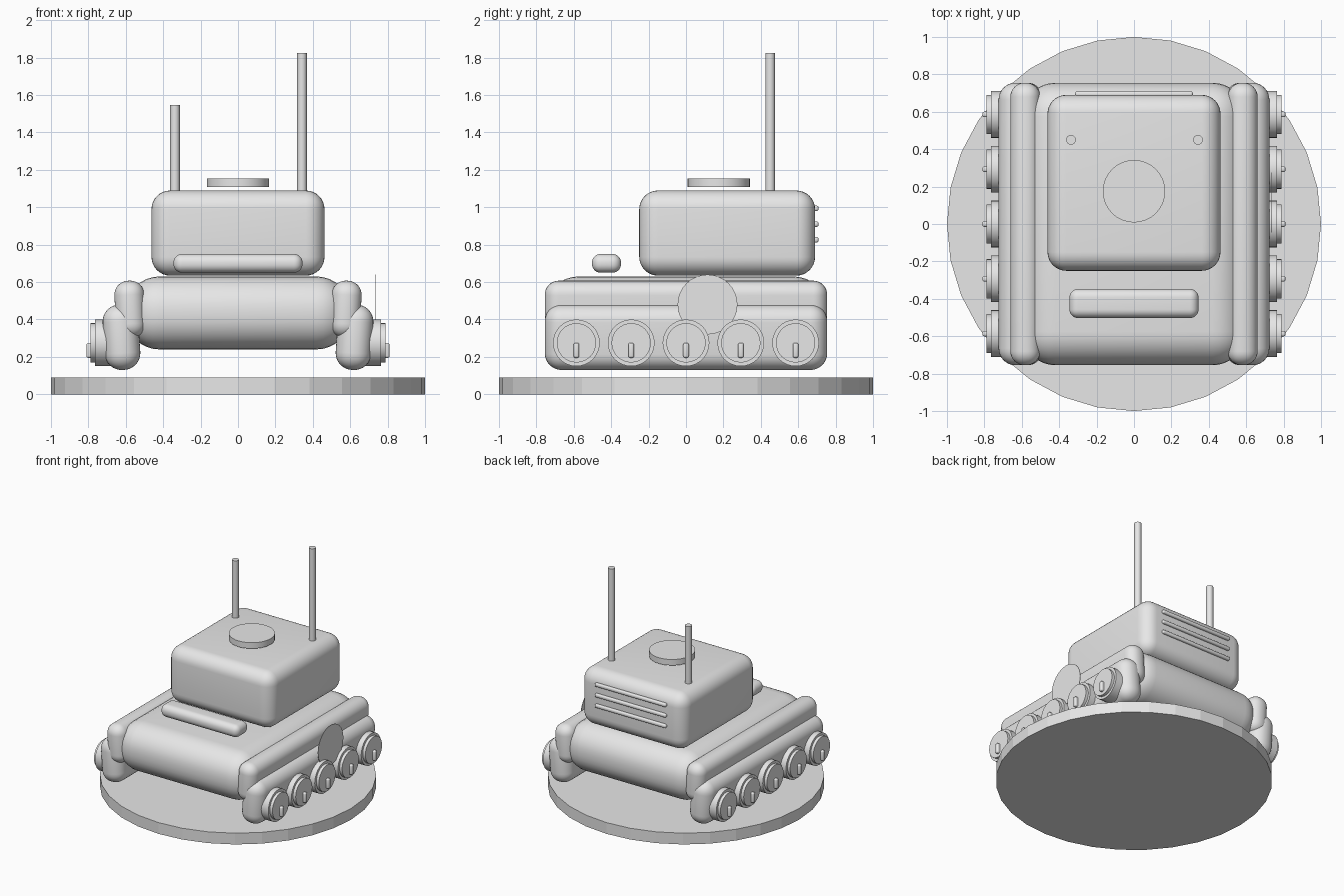
import bpy, bmesh, math
from mathutils import Matrix, Vector

cube = bpy.data.objects.get("Cube")
if cube:
    bpy.data.objects.remove(cube, do_unlink=True)

grey = bpy.data.materials.new("plain grey")
grey.use_nodes = True
grey.diffuse_color = (0.8, 0.8, 0.8, 1)
grey.node_tree.nodes["Principled BSDF"].inputs["Base Color"].default_value = (0.8, 0.8, 0.8, 1)


def finish(bm, name, smooth=30):
    mesh = bpy.data.meshes.new(name)
    bm.to_mesh(mesh)
    bm.free()
    mesh.materials.append(grey)
    obj = bpy.data.objects.new(name, mesh)
    bpy.context.collection.objects.link(obj)
    if smooth:
        bpy.ops.object.select_all(action="DESELECT")
        obj.select_set(True)
        bpy.context.view_layer.objects.active = obj
        bpy.ops.object.shade_smooth_by_angle(angle=math.radians(smooth))
    return obj


def rounded_box(name, center, size, radius, tilt=0, segments=8):
    bm = bmesh.new()
    bmesh.ops.create_cube(bm, size=1)
    bmesh.ops.scale(bm, vec=size, verts=bm.verts)
    bmesh.ops.bevel(bm, geom=list(bm.edges), offset=radius, segments=segments,
                    profile=0.5, affect="EDGES", clamp_overlap=True)
    bmesh.ops.transform(bm, verts=bm.verts,
                        matrix=Matrix.Translation(center) @ Matrix.Rotation(tilt, 4, "Y"))
    return finish(bm, name)


def cylinder(name, start, end, radius, sides=32, smooth=30):
    a, b = Vector(start), Vector(end)
    turn = (b - a).to_track_quat("Z", "Y").to_matrix().to_4x4()
    bm = bmesh.new()
    bmesh.ops.create_cone(bm, cap_ends=True, segments=sides, radius1=radius, radius2=radius,
                          depth=(b - a).length, matrix=Matrix.Translation((a + b) / 2) @ turn)
    return finish(bm, name, smooth)


# Display base
cylinder("base_disc", (0, 0, 0), (0, 0, 0.09), 1, smooth=0)

# Hull and upper cabin
rounded_box("hull", (0, 0, 0.435), (1.2, 1.51, 0.39), 0.18)
rounded_box("cabin", (0, 0.22, 0.862), (0.925, 0.94, 0.455), 0.1)
rounded_box("front_bar", (0, -0.425, 0.7), (0.69, 0.155, 0.1), 0.046)

# Side fenders, track guards and wheels
for side, label in ((1, "left"), (-1, "right")):
    rounded_box(label + "_upper_fender", (side * 0.577, 0, 0.455), (0.16, 1.51, 0.305), 0.075,
                side * math.radians(3))
    rounded_box(label + "_track_guard", (side * 0.623, 0, 0.305), (0.19, 1.51, 0.35), 0.09,
                side * math.radians(4))
    for i in range(5):
        y = (i - 2) * 0.293
        tag = f"{label}_wheel_{i + 1}"
        cylinder(tag, (side * 0.66, y, 0.275), (side * 0.765, y, 0.275), 0.125)
        cylinder(tag + "_cap", (side * 0.75, y, 0.275), (side * 0.788, y, 0.275), 0.105)
        rounded_box(tag + "_pin", (side * 0.785, y, 0.235), (0.05, 0.03, 0.08), 0.01, segments=3)

# Round side plate, on one side only
cylinder("side_plate", (0.735, 0.115, 0.48), (0.738, 0.115, 0.48), 0.16)

# Roof hatch and aerials
cylinder("roof_hatch", (0, 0.175, 1.108), (0, 0.175, 1.155), 0.167)
cylinder("short_aerial", (-0.337, 0.45, 1.06), (-0.337, 0.45, 1.547), 0.026, 16)
cylinder("tall_aerial", (0.342, 0.45, 1.06), (0.342, 0.45, 1.825), 0.026, 16)

# Rear vent bars
for i in range(3):
    rounded_box(f"rear_vent_{i + 1}", (0, 0.694, 0.826 + i * 0.084), (0.63, 0.03, 0.03), 0.012, segments=4)
